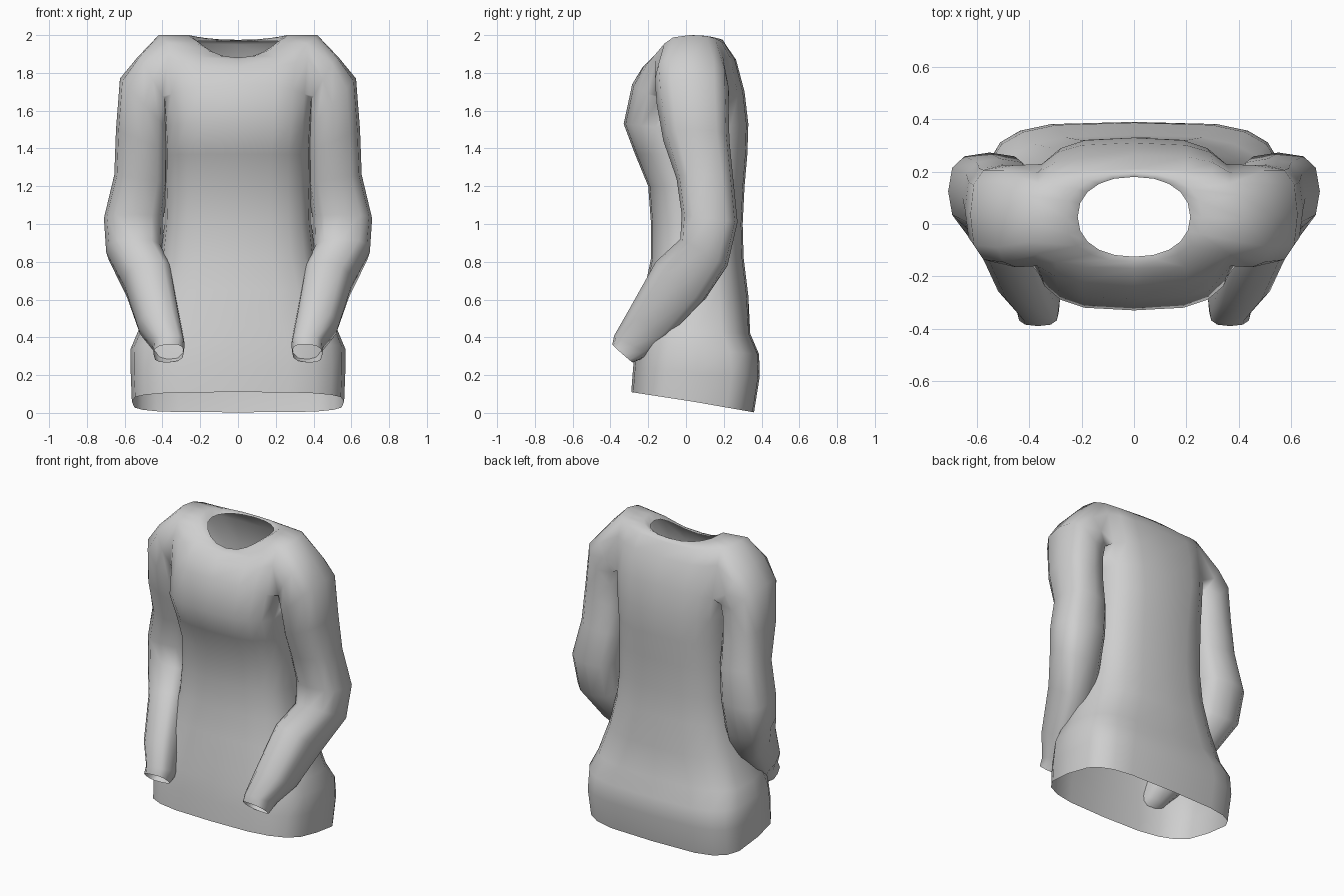
import bpy, bmesh
from math import sin, cos, tau, copysign

cube = bpy.data.objects.get("Cube")
if cube:
    bpy.data.objects.remove(cube, do_unlink=True)

SEG = 20           # sides of the torso
ARM = 12           # sides of a sleeve, equal to the armhole's edges
HIPS = 4           # torso rings below the waist, rounder in front
LOW, TOP = 10, 12  # torso rings that bound the armhole

# torso rings: half width, front y, back y, front z, side z, back z, squareness
TORSO = [
    (.562, -.29, .36, .11, .06, .003, .5),
    (.568, -.28, .39, .24, .21, .19, .5),
    (.568, -.265, .387, .37, .34, .31, .55),
    (.53, -.25, .34, .46, .43, .42, .6),
    (.46, -.22, .33, .65, .63, .62, .7),
    (.41, -.185, .305, .82, .82, .82, .7),
    (.39, -.185, .30, 1.0, 1.0, 1.0, .7),
    (.385, -.20, .31, 1.2, 1.2, 1.2, .7),
    (.385, -.27, .325, 1.37, 1.36, 1.37, .68),
    (.39, -.33, .33, 1.53, 1.5, 1.53, .62),
    (.40, -.285, .31, 1.74, 1.66, 1.7, .6),
    (.42, -.23, .265, 1.83, 1.90, 1.87, .62),
    (.42, -.17, .21, 1.87, 2.0, 1.95, .65),
    (.26, -.145, .195, 1.88, 2.0, 1.975, .85),
    (.215, -.125, .18, 1.88, 1.97, 1.968, .9),
]
# sleeve rings: centre, outward half axis (x, z), forward half axis (y, z)
SLEEVE = [
    ((.45, .03, 1.745), (.08, .14), (-.195, .02)),
    ((.498, .035, 1.635), (.127, .135), (-.19, 0)),
    ((.508, .055, 1.44), (.138, .06), (-.175, 0)),
    ((.513, .10, 1.24), (.142, .02), (-.15, 0)),
    ((.552, .125, 1.03), (.158, 0), (-.148, .02)),
    ((.548, .095, .85), (.15, 0), (-.125, .07)),
    ((.475, -.03, .70), (.125, -.03), (-.13, .10)),
    ((.42, -.19, .485), (.11, -.03), (-.11, .065)),
    ((.367, -.28, .36), (.085, -.005), (-.10, .05)),
    ((.367, -.335, .315), (.08, -.005), (-.055, .048)),
]


def soft(v, power):
    """Squares off a circle."""
    return copysign(abs(v) ** power, v)


def bridge(bm, a, b, skip=()):
    n = len(a)
    for i in range(n):
        if i not in skip:
            j = (i + 1) % n
            bm.faces.new((a[i], a[j], b[j], b[i]))


bm = bmesh.new()

# torso, open at the hem and the neck, with an armhole on each side
rings = []
for r, (w, yf, yb, zf, zs, zb, square) in enumerate(TORSO):
    ring = []
    for i in range(SEG):
        a = tau * i / SEG
        front = sin(a) < 0
        power = square + .13 if front and r < HIPS else square
        s = soft(sin(a), power)
        end = zf if front else zb
        # straight hem below, curved slopes over the shoulders
        slope = abs(s) if r < LOW else sin(a) ** 2
        ring.append(bm.verts.new((w * soft(cos(a), power),
                                  (yf + yb) / 2 + (yb - yf) / 2 * s,
                                  zs + (end - zs) * slope)))
    rings.append(ring)
half = SEG // 2
armhole = {(side + k) % SEG for side in (0, half) for k in (-2, -1, 0, 1)}
for r in range(len(rings) - 1):
    bridge(bm, rings[r], rings[r + 1], armhole if LOW <= r < TOP else ())

# sleeves, joined to the armholes
loop = [(TOP, 0), (TOP, -1)]
loop += [(r, -2) for r in range(TOP, LOW - 1, -1)]
loop += [(LOW, k) for k in (-1, 0, 1)]
loop += [(r, 2) for r in range(LOW, TOP + 1)] + [(TOP, 1)]
for side in (1, -1):
    start = 0 if side > 0 else half
    prev = [rings[r][(start + side * k) % SEG] for r, k in loop]
    for (cx, cy, cz), (ux, uz), (vy, vz) in SLEEVE:
        ring = []
        for i in range(ARM):
            c = soft(cos(tau * i / ARM), .72)
            s = soft(sin(tau * i / ARM), .72)
            ring.append(bm.verts.new((side * (cx + ux * c), cy + vy * s,
                                      cz + uz * c + vz * s)))
        bridge(bm, prev, ring)
        prev = ring

bmesh.ops.recalc_face_normals(bm, faces=bm.faces)
mesh = bpy.data.meshes.new("sweater")
bm.to_mesh(mesh)
bm.free()
sweater = bpy.data.objects.new("sweater", mesh)
bpy.context.collection.objects.link(sweater)

# plain grey cloth
grey = bpy.data.materials.new("grey cloth")
grey.use_nodes = True
colour = (.62, .62, .62, 1)
grey.diffuse_color = colour
grey.node_tree.nodes["Principled BSDF"].inputs["Base Color"].default_value = colour
mesh.materials.append(grey)

bpy.context.view_layer.objects.active = sweater
sweater.select_set(True)
bpy.ops.object.shade_smooth()
